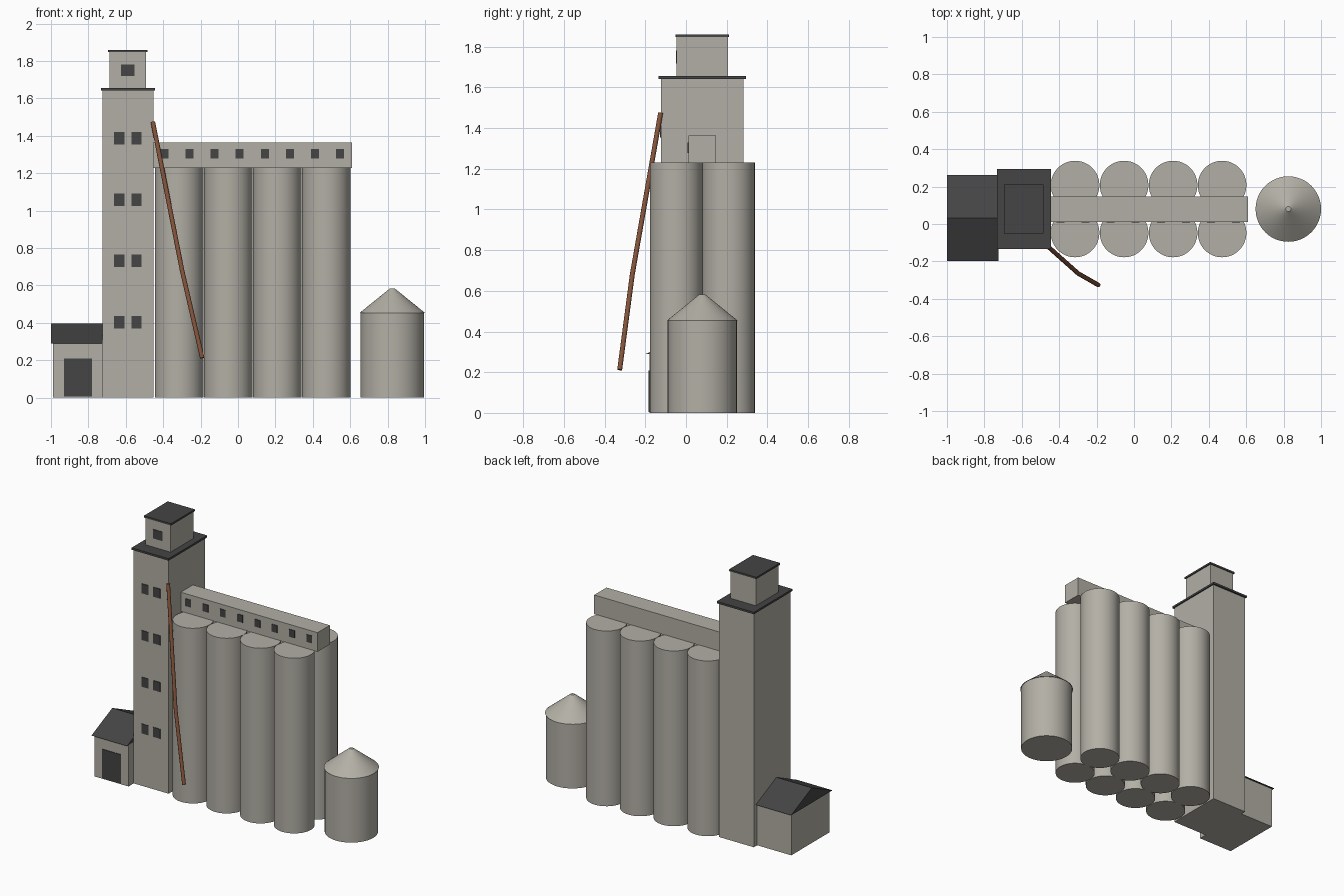
import bpy, bmesh, math
from mathutils import Vector

if "Cube" in bpy.data.objects:
    bpy.data.objects.remove(bpy.data.objects["Cube"])


def material(name, rgb):
    m = bpy.data.materials.new(name)
    m.diffuse_color = (*rgb, 1)
    m.use_nodes = True
    m.node_tree.nodes["Principled BSDF"].inputs["Base Color"].default_value = m.diffuse_color
    return m


CONCRETE = material("concrete", (0.45, 0.43, 0.38))
DARK = material("dark_roof_and_glass", (0.058, 0.058, 0.06))
RUST = material("rusty_steel", (0.24, 0.09, 0.045))
YC = 0.08  # shared depth axis of tower, silos and tank


def make(name, bm, mat, smooth=False):
    bmesh.ops.recalc_face_normals(bm, faces=bm.faces)
    me = bpy.data.meshes.new(name)
    bm.to_mesh(me)
    bm.free()
    me.materials.append(mat)
    ob = bpy.data.objects.new(name, me)
    bpy.context.collection.objects.link(ob)
    if smooth:
        bpy.ops.object.select_all(action='DESELECT')
        ob.select_set(True)
        bpy.context.view_layer.objects.active = ob
        bpy.ops.object.shade_smooth_by_angle(angle=math.radians(35))
    return ob


def box(name, x, y, z, mat):
    bm = bmesh.new()
    bmesh.ops.create_cube(bm, size=1)
    for v in bm.verts:
        v.co = [lo + (c + 0.5) * (hi - lo) for c, (lo, hi) in zip(v.co, (x, y, z))]
    return make(name, bm, mat)


def drum(name, x, y, z0, z1, r0, r1, mat=CONCRETE, sides=48):
    bm = bmesh.new()
    bmesh.ops.create_cone(bm, cap_ends=True, segments=sides,
                          radius1=r0, radius2=r1, depth=z1 - z0)
    bmesh.ops.translate(bm, verts=bm.verts, vec=(x, y, (z0 + z1) / 2))
    return make(name, bm, mat, True)


def plate(name, x, z, w, h, y):
    # thin painted plate on a front wall at depth y
    box(name, (x - w / 2, x + w / 2), (y - 0.004, y + 0.002), (z - h / 2, z + h / 2), DARK)


# Head house tower with its flat roof slabs and upper cabin
TX = -0.589
for name, hw, hd, z0, z1, mat in (
        ("tower", 0.136, 0.203, 0, 1.642, CONCRETE),
        ("tower_roof", 0.144, 0.214, 1.642, 1.656, DARK),
        ("cabin", 0.098, 0.126, 1.656, 1.847, CONCRETE),
        ("cabin_roof", 0.105, 0.132, 1.847, 1.86, DARK)):
    box(name, (TX - hw, TX + hw), (YC - hd, YC + hd), (z0, z1), mat)

# Tower and cabin windows
for row in range(4):
    for side in (-1, 1):
        plate("tower_window", TX + side * 0.046, 0.403 + row * 0.328, 0.054, 0.067, YC - 0.203)
plate("cabin_window", TX, 1.75, 0.073, 0.063, YC - 0.126)

# Two rows of four grain silos
for i in range(4):
    for side in (-1, 1):
        drum("silo", -0.315 + i * 0.262, YC + side * 0.128, 0, 1.23, 0.13, 0.13)

# Conveyor gallery over the silos, with front windows
box("gallery", (-0.455, 0.609), (YC - 0.068, YC + 0.068), (1.228, 1.363), CONCRETE)
for i in range(8):
    plate("gallery_window", -0.394 + i * 0.1343, 1.304, 0.043, 0.052, YC - 0.068)

# Separate tank with conical roof
drum("tank", 0.825, YC, 0, 0.455, 0.17, 0.17)
drum("tank_roof", 0.825, YC, 0.453, 0.583, 0.175, 0.014)

# Low shed beside the tower, gabled roof with ridge along x
box("shed", (-0.99, -0.724), (-0.18, 0.246), (0, 0.291), CONCRETE)
bm = bmesh.new()
gable = bm.faces.new([bm.verts.new((-1, y, z)) for y, z in
                      ((-0.197, 0.29), (0.262, 0.29), (0.033, 0.396))])
ext = bmesh.ops.extrude_face_region(bm, geom=[gable])
bmesh.ops.translate(bm, vec=(0.276, 0, 0),
                    verts=[g for g in ext["geom"] if isinstance(g, bmesh.types.BMVert)])
make("shed_roof", bm, DARK)
plate("shed_door", -0.855, 0.107, 0.148, 0.204, -0.18)

# Bent loading spout: rings swept along three points
path = [Vector(p) for p in ((-0.455, -0.125, 1.474), (-0.299, -0.264, 0.68), (-0.191, -0.326, 0.212))]
bm = bmesh.new()
rings = []
for i, p in enumerate(path):
    t = (path[min(i + 1, 2)] - path[max(i - 1, 0)]).normalized()
    u = t.cross(Vector((0, 1, 0))).normalized()
    w = t.cross(u)
    rings.append([bm.verts.new(p + 0.012 * (math.cos(a) * u + math.sin(a) * w))
                  for a in (k * math.tau / 12 for k in range(12))])
for a, b in zip(rings, rings[1:]):
    for k in range(12):
        j = (k + 1) % 12
        bm.faces.new((a[k], a[j], b[j], b[k]))
bm.faces.new(rings[0])
bm.faces.new(rings[-1])
make("loading_spout", bm, RUST, True)
